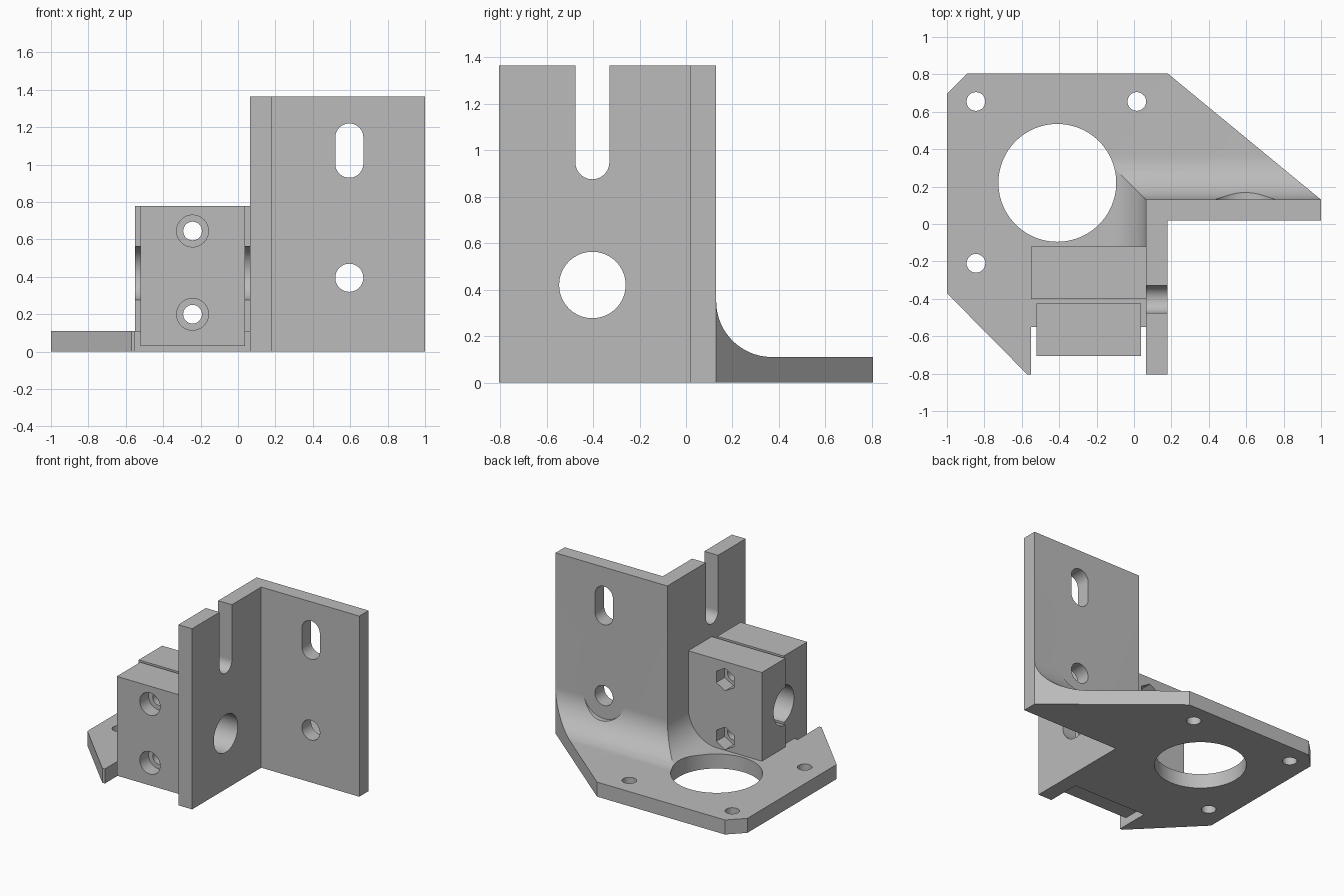
import bpy, bmesh, math
from mathutils import Matrix, Vector

if "Cube" in bpy.data.objects:
    bpy.data.objects.remove(bpy.data.objects["Cube"], do_unlink=True)

grey = bpy.data.materials.new("plain grey")
grey.use_nodes = True
grey.diffuse_color = (0.5, 0.5, 0.5, 1)
grey.node_tree.nodes["Principled BSDF"].inputs["Base Color"].default_value = (0.5, 0.5, 0.5, 1)


def finish(bm, name):
    bmesh.ops.recalc_face_normals(bm, faces=bm.faces)
    mesh = bpy.data.meshes.new(name)
    bm.to_mesh(mesh)
    bm.free()
    mesh.materials.append(grey)
    obj = bpy.data.objects.new(name, mesh)
    bpy.context.collection.objects.link(obj)
    return obj


def box(name, lo, hi):
    bm = bmesh.new()
    lo, hi = Vector(lo), Vector(hi)
    size = Matrix.Diagonal((hi - lo).to_4d())
    size[3][3] = 1
    bmesh.ops.create_cube(bm, size=1, matrix=Matrix.Translation((lo + hi) / 2) @ size)
    return finish(bm, name)


def rod(axis, centre, start, end, r, sides=64):
    """Cutter cylinder along an axis; centre gives the other two coordinates in order."""
    bm = bmesh.new()
    turn = {"x": Matrix.Rotation(math.pi / 2, 4, "Y"),
            "y": Matrix.Rotation(math.pi / 2, 4, "X"), "z": Matrix.Identity(4)}[axis]
    place = list(centre)
    place.insert("xyz".index(axis), (start + end) / 2)
    bmesh.ops.create_cone(bm, cap_ends=True, segments=sides, radius1=r, radius2=r,
                          depth=end - start, matrix=Matrix.Translation(place) @ turn)
    return finish(bm, "cutter")


def combine(obj, others, operation="DIFFERENCE"):
    for other in others:
        mod = obj.modifiers.new("shape", "BOOLEAN")
        mod.operation, mod.solver, mod.object = operation, "EXACT", other
        bpy.context.view_layer.objects.active = obj
        bpy.ops.object.modifier_apply(modifier=mod.name)
        bpy.data.objects.remove(other, do_unlink=True)


def prism(name, points, z0, z1):
    bm = bmesh.new()
    face = bm.faces.new([bm.verts.new((x, y, z0)) for x, y in points])
    top = bmesh.ops.extrude_face_region(bm, geom=[face])["geom"]
    bmesh.ops.translate(bm, vec=(0, 0, z1 - z0),
                        verts=[v for v in top if isinstance(v, bmesh.types.BMVert)])
    return finish(bm, name)


def corner_fillet():
    """Concave fillet swept along both walls with a mitred corner."""
    r, base = 0.24, 0.11
    arc = [math.radians(90 * i / 24) for i in range(25)]
    profile = [(-0.05, 0.02), (-0.05, base + r)]
    profile += [(r - r * math.cos(a), base + r - r * math.sin(a)) for a in arc]
    profile.append((r, 0.02))
    stations = [((1.1, 0.13), (0, 1)), ((0.065, 0.13), (-1, 1)), ((0.065, -0.2), (-1, 0))]
    bm = bmesh.new()
    rings = [[bm.verts.new((p[0] + d * n[0], p[1] + d * n[1], z)) for d, z in profile]
             for p, n in stations]
    for a, b in zip(rings, rings[1:]):
        for i in range(len(profile)):
            j = (i + 1) % len(profile)
            bm.faces.new((a[i], a[j], b[j], b[i]))
    bm.faces.new(rings[0])
    bm.faces.new(rings[-1])
    return finish(bm, "fillet")


# Bracket: plate, walls, fillet and rear clamp half, trimmed to one outline
bracket = box("corner_bracket", (-1.1, -1, -0.1), (1.1, 1, 0.11))
combine(bracket, [corner_fillet(),
                  box("walls", (0.065, -1, -0.1), (1.1, 0.13, 1.365)),
                  box("rear_clamp", (-0.55, -0.40, 0.05), (0.1, -0.12, 0.78))], "UNION")
outline = [(-1, 0.695), (-0.89, 0.805), (0.18, 0.805), (1, 0.13), (1, 0.02), (0.18, 0.02),
           (0.18, -0.805), (0.065, -0.805), (0.065, -0.55), (-0.55, -0.55),
           (-0.55, -0.805), (-0.57, -0.805), (-1, -0.37)]
combine(bracket, [prism("outline", outline, 0, 1.6)], "INTERSECT")

# Plate openings
cutters = [rod("z", (-0.41, 0.22), -0.1, 0.7, 0.315, 96)]
cutters += [rod("z", c, -0.1, 0.3, 0.05, 32)
            for c in ((-0.845, 0.655), (0.015, 0.655), (-0.845, -0.21))]
# Back wall: round hole, washer clearance in the fillet, upright slot
cutters += [rod("y", (0.595, 0.395), -0.1, 0.5, 0.075, 48),
            rod("y", (0.595, 0.395), 0.13, 0.5, 0.175),
            rod("y", (0.595, 1.005), -0.1, 0.3, 0.075, 48),
            rod("y", (0.595, 1.145), -0.1, 0.3, 0.075, 48),
            box("slot", (0.52, -0.1, 1.005), (0.67, 0.3, 1.145))]
# Side wall: open slot, and the rod bore through the clamp
cutters += [rod("x", (-0.403, 0.948), 0, 0.3, 0.073, 48),
            box("slot", (0, -0.476, 0.948), (0.3, -0.33, 1.5)),
            rod("x", (-0.403, 0.42), -0.7, 0.3, 0.143)]
# Clamp bolts with hexagonal nut pockets
bolts = [(-0.243, 0.645), (-0.243, 0.2)]
for c in bolts:
    cutters += [rod("y", c, -0.9, 0, 0.05, 32), rod("y", c, -0.22, -0.05, 0.085, 6)]
combine(bracket, cutters)

# Loose front half of the clamp
clamp = box("front_clamp", (-0.52, -0.705, 0.03), (0.037, -0.425, 0.78))
cutters = [rod("x", (-0.403, 0.42), -0.7, 0.3, 0.143)]
for c in bolts:
    cutters += [rod("y", c, -0.9, 0, 0.05, 32), rod("y", c, -0.9, -0.6, 0.085, 48)]
combine(clamp, cutters)

for obj in (bracket, clamp):
    bpy.ops.object.select_all(action="DESELECT")
    obj.select_set(True)
    bpy.context.view_layer.objects.active = obj
    bpy.ops.object.shade_smooth_by_angle(angle=math.radians(25))
